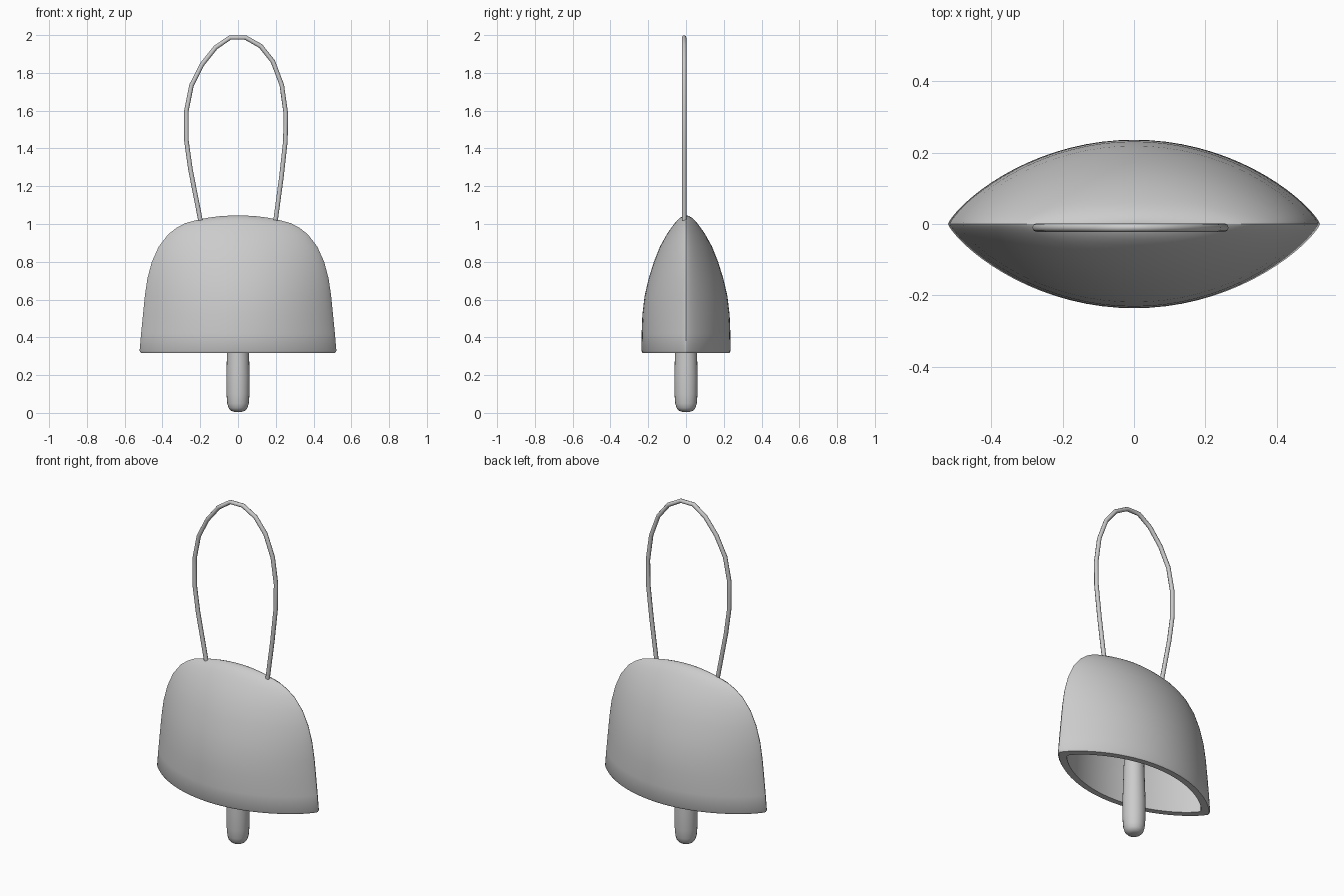
import bpy, bmesh, math

if "Cube" in bpy.data.objects:
    bpy.data.objects.remove(bpy.data.objects["Cube"])


def finish(name, bm, angle=40):
    bmesh.ops.recalc_face_normals(bm, faces=bm.faces)
    me = bpy.data.meshes.new(name)
    bm.to_mesh(me)
    bm.free()
    ob = bpy.data.objects.new(name, me)
    bpy.context.collection.objects.link(ob)
    bpy.ops.object.select_all(action='DESELECT')
    ob.select_set(True)
    bpy.context.view_layer.objects.active = ob
    bpy.ops.object.shade_smooth_by_angle(angle=math.radians(angle))
    return ob


def loft(name, sections, segs, power):
    """Stack lens (power > 1) or round (power = 1) rings of (half_x, half_y, z)."""
    bm = bmesh.new()
    rings = []
    for w, d, z in sections:
        ring = []
        for i in range(segs):
            a = 2 * math.pi * i / segs
            s = math.sin(a)
            y = math.copysign(abs(s) ** power, s) * d
            ring.append(bm.verts.new((w * math.cos(a), y, z)))
        rings.append(ring)
    for r0, r1 in zip(rings, rings[1:]):
        for i in range(segs):
            j = (i + 1) % segs
            bm.faces.new((r0[i], r0[j], r1[j], r1[i]))
    bm.faces.new(rings[0])
    bm.faces.new(rings[-1])
    return finish(name, bm)


# Bell shell: inner wall from crown to rim, then outer wall back up
outer = [(0.514, 0.23, 0.318), (0.521, 0.236, 0.328), (0.513, 0.235, 0.42),
         (0.503, 0.231, 0.52), (0.493, 0.219, 0.62), (0.48, 0.198, 0.71),
         (0.456, 0.17, 0.80), (0.42, 0.138, 0.88), (0.37, 0.102, 0.945),
         (0.325, 0.078, 0.98), (0.28, 0.06, 1.004), (0.215, 0.044, 1.022),
         (0.155, 0.03, 1.034), (0.09, 0.016, 1.042), (0.03, 0.005, 1.045)]
inner = [(w - 0.055, d - 0.036, z - 0.02 * (z - 0.318)) for w, d, z in outer[2:10]]
inner.insert(0, (0.46, 0.197, 0.318))
loft("bell_shell", inner[::-1] + outer, 72, 1.6)

# Clapper hanging inside
loft("clapper", [(r, r, z) for r, z in [
    (0.02, 0.006), (0.038, 0.012), (0.05, 0.026), (0.057, 0.05), (0.061, 0.1),
    (0.062, 0.19), (0.059, 0.29), (0.054, 0.45), (0.048, 0.7), (0.042, 0.93)]], 24, 1.0)

# Wire loop handle
path = [(-0.199, 1.02), (-0.252, 1.29), (-0.273, 1.44), (-0.273, 1.6), (-0.246, 1.735),
        (-0.19, 1.845), (-0.118, 1.935), (-0.042, 1.987), (0.04, 1.987), (0.12, 1.942),
        (0.185, 1.86), (0.232, 1.735), (0.253, 1.585), (0.251, 1.44), (0.23, 1.25),
        (0.199, 1.02)]
bm = bmesh.new()
rad, sides, rings = 0.012, 8, []
for k, (x, z) in enumerate(path):
    x0, z0 = path[max(k - 1, 0)]
    x1, z1 = path[min(k + 1, len(path) - 1)]
    n = math.hypot(x1 - x0, z1 - z0)
    nx, nz = -(z1 - z0) / n, (x1 - x0) / n
    ring = []
    for i in range(sides):
        a = 2 * math.pi * i / sides
        c, s = rad * math.cos(a), rad * math.sin(a)
        ring.append(bm.verts.new((x + nx * c, -0.01 + s, z + nz * c)))
    rings.append(ring)
for r0, r1 in zip(rings, rings[1:]):
    for i in range(sides):
        j = (i + 1) % sides
        bm.faces.new((r0[i], r0[j], r1[j], r1[i]))
bm.faces.new(rings[0])
bm.faces.new(rings[-1])
finish("handle_loop", bm, 50)
